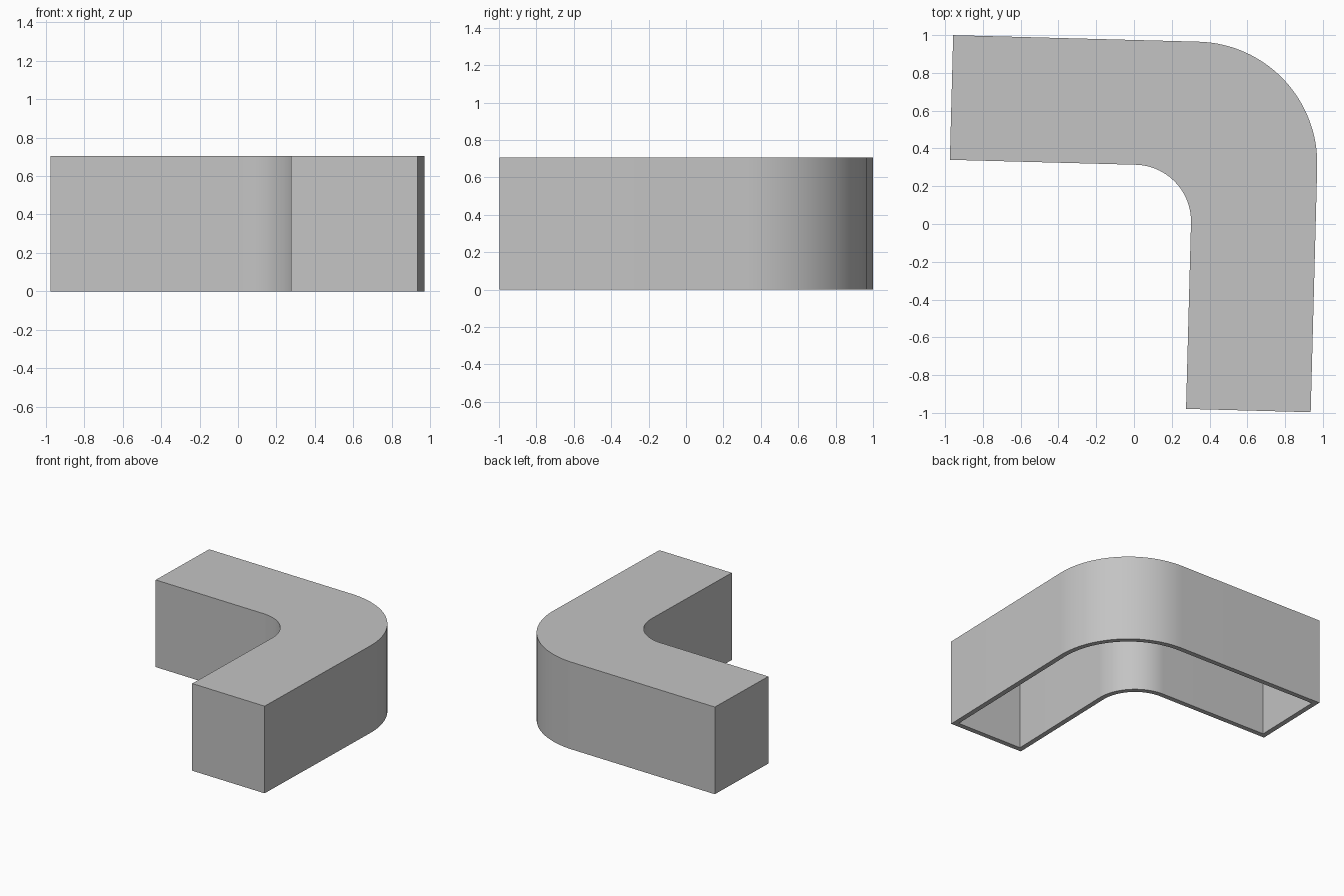
import bpy, bmesh, math
from mathutils import Matrix, Vector

if "Cube" in bpy.data.objects:
    bpy.data.objects.remove(bpy.data.objects["Cube"], do_unlink=True)

LENGTH, WIDTH, HEIGHT = 1.945, 0.66, 0.705
OUTER_R, INNER_R, WALL = 0.645, 0.3, 0.04
SEGMENTS = 32
PLACE = Matrix.Translation((0.987, 0.948, 0)) @ Matrix.Rotation(math.radians(-1.52), 4, "Z")

grey = bpy.data.materials.new("light_grey")
grey.use_nodes = True
colour = (0.55, 0.55, 0.55, 1)
grey.diffuse_color = colour
grey.node_tree.nodes["Principled BSDF"].inputs["Base Color"].default_value = colour


def arc(centre, radius, start, end):
    """Points of an arc lying on the diagonal of the bend."""
    angles = [math.radians(start + (end - start) * i / SEGMENTS) for i in range(SEGMENTS + 1)]
    return [(centre + radius * math.cos(a), centre + radius * math.sin(a)) for a in angles]


def elbow_outline(inset):
    """Rounded L outline, shrunk by the inset, with the outer corner at the origin."""
    far, near = -LENGTH + inset, -inset
    inner = -WIDTH + inset
    return ([(far, near)] + arc(-OUTER_R, OUTER_R - inset, 90, 0)
            + [(near, far), (inner, far)]
            + arc(-WIDTH - INNER_R, INNER_R + inset, 0, 90)
            + [(far, inner)])


# Hollow elbow cover: outer wall, top, inner wall and ceiling, open underneath
bm = bmesh.new()


def ring(inset, z):
    return [bm.verts.new(PLACE @ Vector((x, y, z))) for x, y in elbow_outline(inset)]


rings = [ring(0, HEIGHT), ring(0, 0), ring(WALL, 0), ring(WALL, HEIGHT - WALL)]
for a, b in zip(rings, rings[1:]):
    for i in range(len(a)):
        bm.faces.new((a[i - 1], a[i], b[i], b[i - 1]))
bm.faces.new(rings[0])
bm.faces.new(rings[-1])
bmesh.ops.recalc_face_normals(bm, faces=bm.faces)

mesh = bpy.data.meshes.new("elbow_cover")
bm.to_mesh(mesh)
bm.free()
mesh.materials.append(grey)
cover = bpy.data.objects.new("elbow_cover", mesh)
bpy.context.collection.objects.link(cover)

# Smooth bends, crisp edges
bpy.ops.object.select_all(action="DESELECT")
cover.select_set(True)
bpy.context.view_layer.objects.active = cover
bpy.ops.object.shade_smooth_by_angle(angle=math.radians(30))
